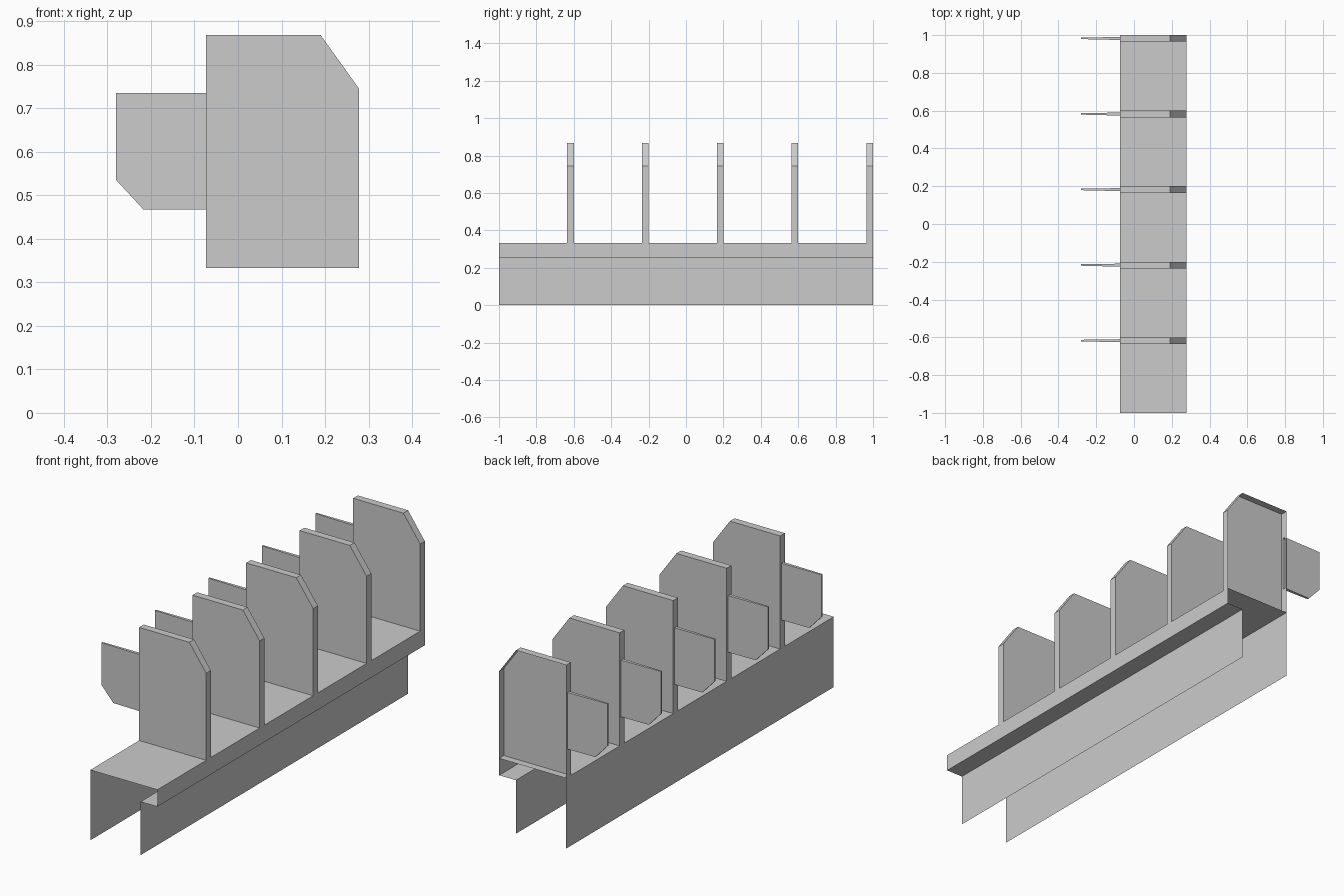
import bpy

if "Cube" in bpy.data.objects:
    bpy.data.objects.remove(bpy.data.objects["Cube"])

XL, XR, XI = -0.073, 0.278, 0.19      # left wall, right lip, inner wall
ZT, ZL = 0.333, 0.253                 # deck height, lip underside


def make(name, faces):
    """Build a mesh from a list of polygons, merging shared points."""
    index, polys = {}, []
    for face in faces:
        polys.append([index.setdefault(tuple(p), len(index)) for p in face])
    mesh = bpy.data.meshes.new(name)
    mesh.from_pydata(list(index), [], polys)
    obj = bpy.data.objects.new(name, mesh)
    bpy.context.collection.objects.link(obj)
    return obj


def band(front, back):
    """Quads between two matching outlines, along each open segment."""
    return [[front[i], front[i + 1], back[i + 1], back[i]]
            for i in range(len(front) - 1)]


def at_y(profile, y):
    return [(x, y, z) for x, z in profile]


# Open sheet rail: left wall, deck, lip, inner wall
rail = [(XL, 0), (XL, ZT), (XR, ZT), (XR, ZL), (XI, ZL), (XI, 0)]
make("rail", band(at_y(rail, -1), at_y(rail, 1)))

# Fin outline (clockwise from the front) and side tab outline
fin = [(XL, ZT), (XL, 0.868), (0.19, 0.868), (XR, 0.745), (XR, ZT)]
Z0, Z1 = 0.467, 0.735
tab = [(XL, Z0), (-0.217, Z0), (-0.28, 0.535), (-0.28, Z1), (XL, Z1)]


def tab_side(y_root, y_tip):
    """Tab outline in a plane that tapers from root to tip."""
    return [(x, round(y_root + (y_tip - y_root) * (XL - x) / (XL + 0.28), 5), z)
            for x, z in tab]


for k in range(5):
    yb = round(-0.6 + 0.4 * k, 3)
    yf = round(yb - 0.035, 3)
    front, back = at_y(fin, yf), at_y(fin, yb)

    # Plate: front, edges, and a back on all but the open last one
    faces = [front[::-1]] + band(front[1:], back[1:])
    if k < 4:
        faces.append(back)

    # Left edge, framed around the tab root
    near = tab_side(yb - 0.026, yb - 0.021)
    far = tab_side(yb - 0.010, yb - 0.013)
    outer = [front[0], front[1], back[1], back[0], front[0]]
    inner = [near[0], near[-1], far[-1], far[0], near[0]]
    faces += band(outer, inner)
    make(f"fin_{k + 1}", faces)

    # Thin tapering tab
    make(f"tab_{k + 1}", [near[::-1], far] + band(near, far))
